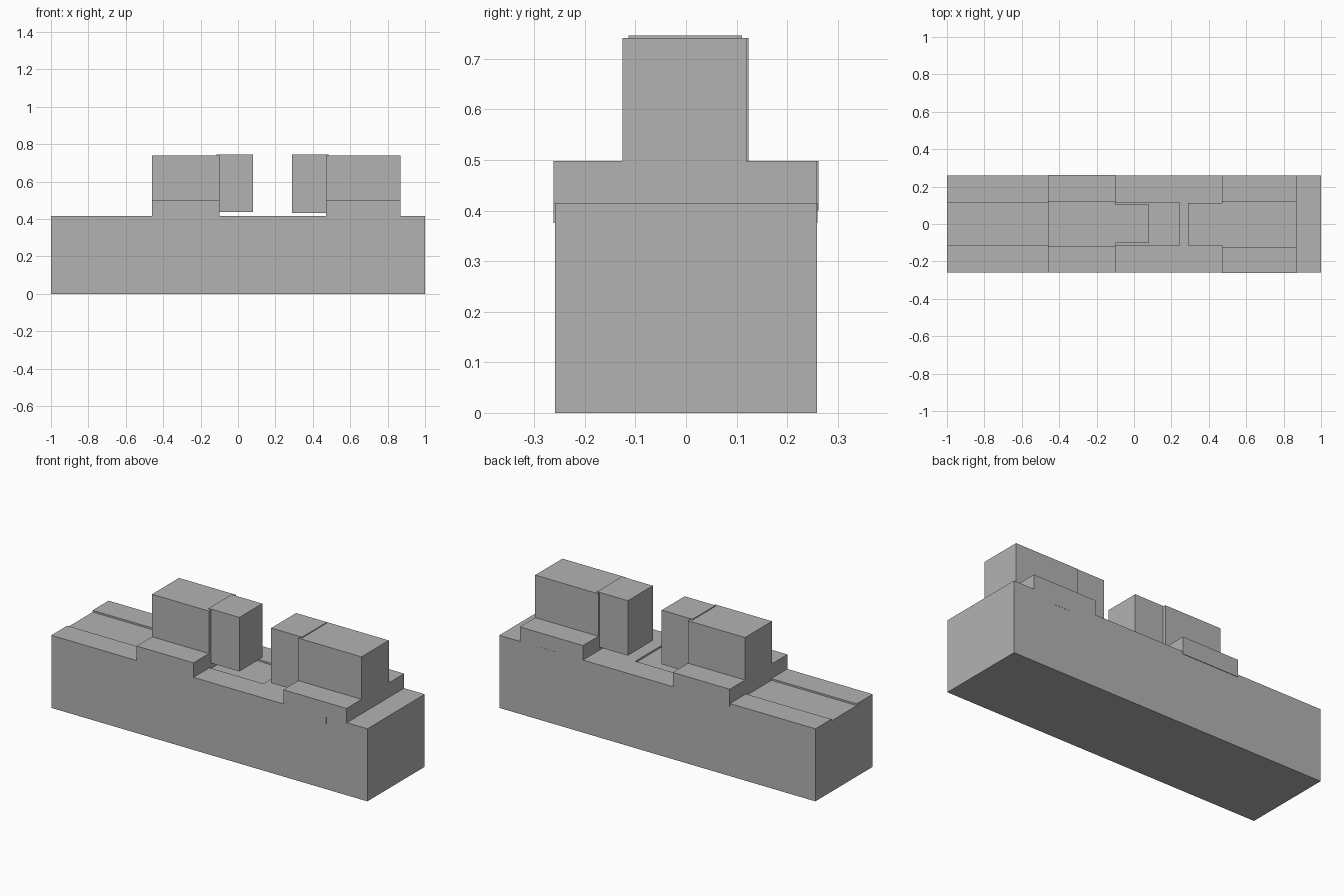
import bpy

if "Cube" in bpy.data.objects:
    bpy.data.objects.remove(bpy.data.objects["Cube"], do_unlink=True)

# Single flat grey
grey = bpy.data.materials.new("plain grey")
grey.use_nodes = True
colour = (0.45, 0.45, 0.45, 1)
grey.diffuse_color = colour
grey.node_tree.nodes["Principled BSDF"].inputs["Base Color"].default_value = colour


def box(name, x, y, z):
    """Box given by its (low, high) extent on each axis."""
    spans = (x, y, z)
    bpy.ops.mesh.primitive_cube_add(size=1, location=[sum(s) / 2 for s in spans])
    ob = bpy.context.object
    ob.name = ob.data.name = name
    ob.scale = [s[1] - s[0] for s in spans]
    bpy.ops.object.transform_apply(location=False, rotation=False, scale=True)
    ob.data.materials.append(grey)
    return ob


# Long bed with a shallow slideway cut into its top
bed_top = 0.415
bed = box("bed", (-1, 1), (-0.259, 0.259), (0, bed_top))
cutter = box("slideway_cutter", (-1.1, 0.24), (-0.115, 0.115), (bed_top - 0.01, 0.6))
cutter.hide_render = True
cut = bed.modifiers.new("slideway", "BOOLEAN")
cut.operation = "DIFFERENCE"
cut.solver = "EXACT"
cut.object = cutter
bpy.context.view_layer.objects.active = bed
bpy.ops.object.modifier_apply(modifier=cut.name)
bpy.data.objects.remove(cutter, do_unlink=True)

# Sliding jaw: wide saddle, narrow block and a raised clamp plate
box("sliding_saddle", (-0.46, -0.10), (-0.259, 0.262), (0.40, 0.498))
box("sliding_block", (-0.46, -0.10), (-0.12, 0.124), (0.49, 0.741))
box("sliding_jaw", (-0.115, 0.08), (-0.102, 0.105), (0.437, 0.746))

# Fixed jaw at the other end
box("fixed_saddle", (0.47, 0.87), (-0.262, 0.259), (bed_top, 0.498))
box("fixed_block", (0.47, 0.87), (-0.126, 0.12), (0.49, 0.741))
box("fixed_jaw", (0.29, 0.485), (-0.114, 0.111), (0.432, 0.746))

# Locking tab below the fixed saddle, showing on both sides
box("locking_tab", (0.64, 0.74), (-0.262, 0.26), (0.375, bed_top))
